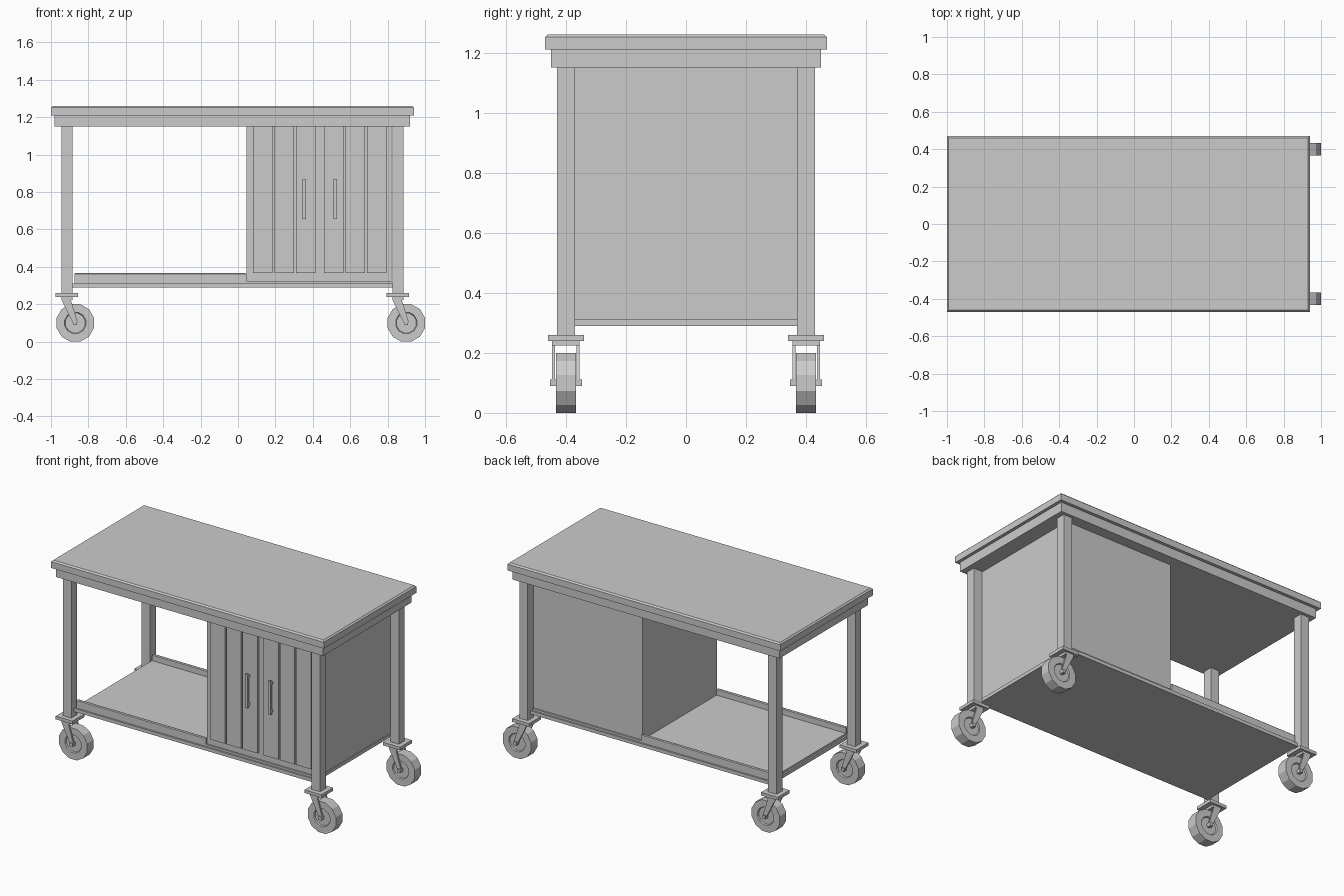
import bpy, bmesh, math
from mathutils import Matrix

if "Cube" in bpy.data.objects:
    bpy.data.objects.remove(bpy.data.objects["Cube"])

grey = bpy.data.materials.new("grey")
grey.diffuse_color = (0.6, 0.6, 0.6, 1)
grey.use_nodes = True
grey.node_tree.nodes["Principled BSDF"].inputs["Base Color"].default_value = grey.diffuse_color


def finish(name, bm):
    bmesh.ops.recalc_face_normals(bm, faces=bm.faces)
    me = bpy.data.meshes.new(name)
    bm.to_mesh(me)
    bm.free()
    me.materials.append(grey)
    ob = bpy.data.objects.new(name, me)
    bpy.context.collection.objects.link(ob)
    return ob


def box(name, x0, x1, y0, y1, z0, z1, top_bevel=0):
    bm = bmesh.new()
    bmesh.ops.create_cube(bm, size=1)
    for v in bm.verts:
        v.co = ((x0 + x1) / 2 + v.co.x * (x1 - x0),
                (y0 + y1) / 2 + v.co.y * (y1 - y0),
                (z0 + z1) / 2 + v.co.z * (z1 - z0))
    if top_bevel:
        edges = [e for e in bm.edges if all(v.co.z > z1 - 1e-5 for v in e.verts)]
        bmesh.ops.bevel(bm, geom=edges, offset=top_bevel, segments=1, affect='EDGES')
    return finish(name, bm)


def plate(name, outline, y0, y1):
    """Extrude an (x, z) outline along y."""
    bm = bmesh.new()
    f = bm.faces.new([bm.verts.new((x, y0, z)) for x, z in outline])
    ext = bmesh.ops.extrude_face_region(bm, geom=[f])["geom"]
    for v in ext:
        if isinstance(v, bmesh.types.BMVert):
            v.co.y = y1
    return finish(name, bm)


def wheel(name, x, y):
    """Twelve-sided wheel standing on a flat, with dished sides."""
    bm = bmesh.new()
    r = 0.1 / math.cos(math.pi / 12)
    bmesh.ops.create_cone(bm, cap_ends=True, segments=12, radius1=r, radius2=r, depth=0.066,
                          matrix=Matrix.Rotation(math.pi / 12, 4, 'Z'))
    caps = [f for f in bm.faces if len(f.verts) == 12]
    bmesh.ops.inset_individual(bm, faces=caps, thickness=0.045)
    bmesh.ops.inset_individual(bm, faces=caps, thickness=0.004, depth=-0.008)
    bmesh.ops.transform(bm, verts=bm.verts, matrix=Matrix.Translation((x, y, 0.1))
                        @ Matrix.Rotation(math.pi / 2, 4, 'X'))
    return finish(name, bm)


# Worktop and apron
box("worktop", -1, 0.94, -0.47, 0.47, 1.21, 1.26, 0.009)
box("apron", -0.98, 0.92, -0.45, 0.45, 1.15, 1.21)

# Legs with swivel casters
for lx in (-0.915, 0.855):
    for ly in (-0.4, 0.4):
        box("leg", lx - 0.03, lx + 0.03, ly - 0.03, ly + 0.03, 0.26, 1.15)
        box("caster_plate", lx - 0.06, lx + 0.06, ly - 0.06, ly + 0.06, 0.24, 0.26)
        box("fork_crown", lx - 0.03, lx + 0.03, ly - 0.046, ly + 0.046, 0.224, 0.24)
        ax = lx + 0.045
        arm = [(lx - 0.03, 0.226), (lx + 0.02, 0.226), (ax + 0.011, 0.11),
               (ax + 0.009, 0.092), (ax - 0.008, 0.092)]
        for s in (-1, 1):
            plate("fork_arm", arm, ly + s * 0.036, ly + s * 0.046)
        box("axle", ax - 0.01, ax + 0.01, ly - 0.053, ly + 0.053, 0.09, 0.112)
        wheel("wheel", ax, ly)

# Lower shelf with front and back lips
box("shelf", -0.885, 0.825, -0.4, 0.4, 0.29, 0.312)
box("shelf_top", -0.875, 0.82, -0.39, 0.39, 0.312, 0.325)
for s in (-1, 1):
    y0, y1 = sorted((s * 0.375, s * 0.39))
    box("shelf_lip", -0.875, 0.045, y0, y1, 0.325, 0.366, 0.005)

# Cabinet with raised door slats and bar handles
box("cabinet", 0.045, 0.82, -0.38, 0.38, 0.325, 1.15)
for start in (0.08, 0.46):
    for i in range(3):
        x = start + i * 0.1155
        box("door_slat", x, x + 0.104, -0.396, -0.38, 0.368, 1.15)
for x in (0.355, 0.52):
    box("handle", x - 0.009, x + 0.009, -0.425, -0.41, 0.655, 0.87)
    for z in (0.665, 0.845):
        box("handle_post", x - 0.007, x + 0.007, -0.412, -0.395, z, z + 0.015)
